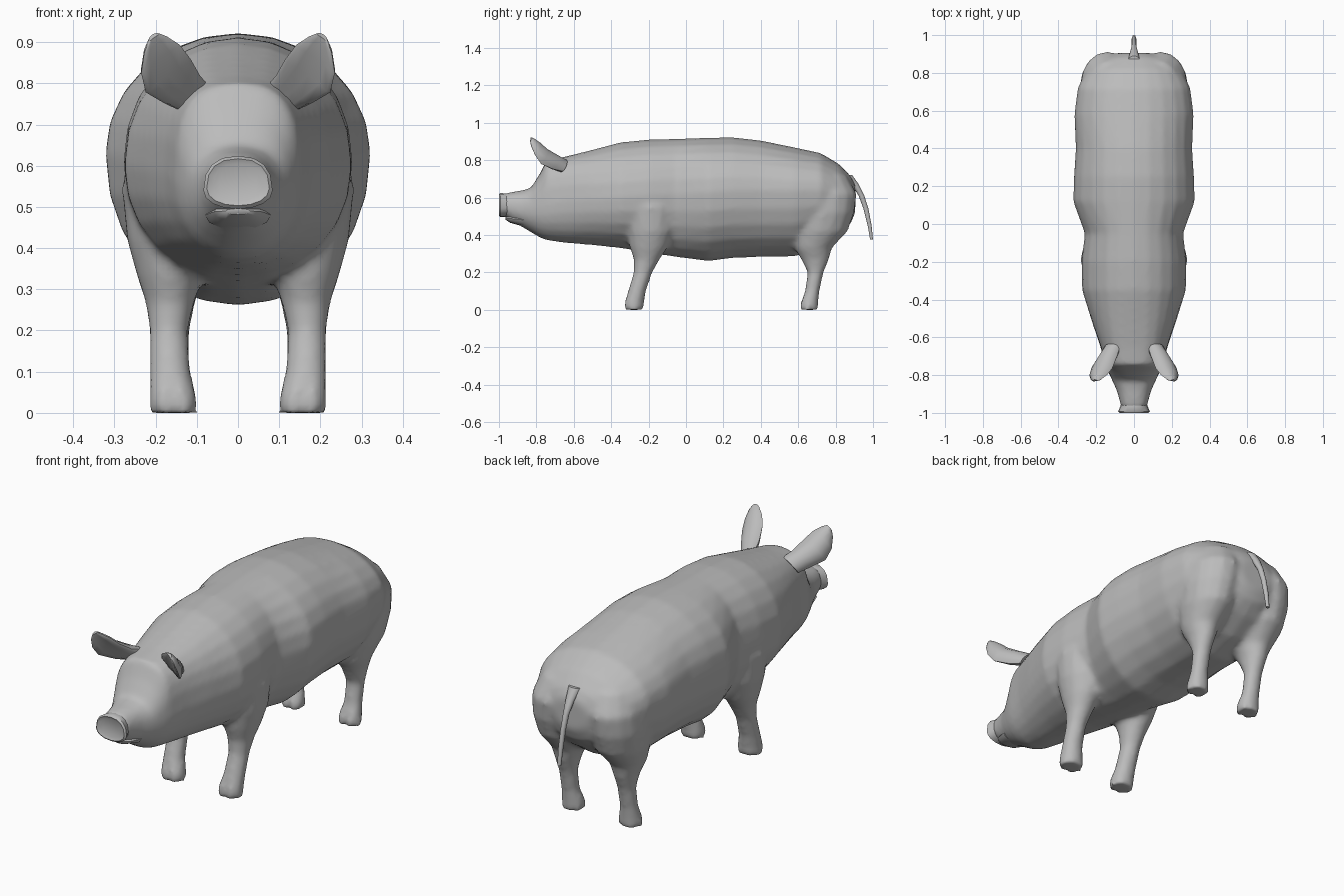
import bpy, bmesh, math
from mathutils import Vector

if "Cube" in bpy.data.objects:
    bpy.data.objects.remove(bpy.data.objects["Cube"])

skin = bpy.data.materials.new("grey_skin")
skin.diffuse_color = (0.5, 0.5, 0.5, 1)
skin.use_nodes = True
skin.node_tree.nodes["Principled BSDF"].inputs["Base Color"].default_value = skin.diffuse_color


def loft(bm, rings):
    """Skin a list of equal-length rings and close both ends."""
    vs = [[bm.verts.new(p) for p in r] for r in rings]
    n = len(vs[0])
    faces = [bm.faces.new((a[i], a[(i + 1) % n], b[(i + 1) % n], b[i]))
             for a, b in zip(vs, vs[1:]) for i in range(n)]
    faces += [bm.faces.new(vs[0]), bm.faces.new(vs[-1][::-1])]
    bmesh.ops.recalc_face_normals(bm, faces=faces)


def finish(bm, name, angle=50):
    me = bpy.data.meshes.new(name)
    bm.to_mesh(me)
    bm.free()
    ob = bpy.data.objects.new(name, me)
    bpy.context.collection.objects.link(ob)
    me.materials.append(skin)
    bpy.ops.object.select_all(action='DESELECT')
    ob.select_set(True)
    bpy.context.view_layer.objects.active = ob
    bpy.ops.object.shade_smooth_by_angle(angle=math.radians(angle))
    return ob


def spow(v, p):
    return math.copysign(abs(v) ** (2 / p), v)


def body_ring(y, zb, zt, w, zc, p, n=24):
    """Cross-section across the body: rounded box power p on the upper half."""
    pts = []
    for i in range(n):
        a = 2 * math.pi * i / n
        c, s = math.cos(a), math.sin(a)
        q = p if s > 0 else 2.1
        h = zt - zc if s > 0 else zc - zb
        pts.append(Vector((w * spow(c, q), y, zc + h * spow(s, q))))
    return pts


def limb_ring(z, cx, cy, rx, ry, side=1, n=16):
    """Horizontal ring; low rings get a notch in front for the split hoof."""
    pts = []
    for i in range(n):
        a = 2 * math.pi * i / n
        k = 0.72 if (z < 0.06 and i == 3 * n // 4) else 1
        pts.append(Vector((side * (cx + rx * math.cos(a)),
                           cy + ry * k * math.sin(a), z)))
    return pts


# Body and head: y, bottom, top, half width, height of widest point, power
BODY = [
    (-0.975, .505, .62, .068, .55, 2.4), (-0.94, .475, .628, .075, .55, 2.4),
    (-0.88, .445, .638, .092, .54, 2.4), (-0.83, .415, .65, .115, .54, 2.3),
    (-0.78, .385, .73, .138, .55, 2.5), (-0.745, .372, .80, .152, .56, 2.8),
    (-0.65, .358, .818, .178, .58, 2.7), (-0.52, .348, .85, .222, .59, 2.4),
    (-0.35, .33, .895, .275, .60, 2.1), (-0.2, .305, .91, .278, .61, 2.1),
    (-0.05, .282, .914, .26, .62, 2.1), (0.12, .26, .92, .322, .63, 2),
    (0.25, .277, .922, .318, .64, 2), (0.4, .283, .905, .308, .64, 2),
    (0.58, .285, .868, .316, .64, 2), (0.72, .33, .838, .298, .64, 2),
    (0.82, .40, .778, .25, .62, 2), (0.88, .46, .715, .17, .61, 2),
    (0.905, .52, .67, .09, .60, 2),
]
# Legs: z, centre x, centre y, radius x, radius y
FRONT_LEG = [
    (0, .157, -.28, .059, .056), (.035, .157, -.28, .058, .055),
    (.1, .165, -.262, .05, .048), (.2, .168, -.23, .047, .05),
    (.27, .165, -.21, .06, .07), (.33, .165, -.20, .08, .10),
    (.42, .16, -.19, .11, .13), (.55, .15, -.19, .133, .15),
    (.68, .13, -.19, .10, .10),
]
HIND_LEG = [
    (0, .156, .655, .057, .052), (.035, .156, .657, .055, .05),
    (.1, .16, .675, .043, .039), (.2, .16, .693, .043, .043),
    (.27, .16, .69, .056, .075), (.33, .16, .68, .08, .10),
    (.42, .155, .715, .115, .15), (.52, .15, .735, .135, .165),
    (.62, .14, .745, .14, .168), (.72, .12, .72, .12, .14),
]
bm = bmesh.new()
loft(bm, [body_ring(*r) for r in BODY])
for side in (1, -1):
    for leg in (FRONT_LEG, HIND_LEG):
        loft(bm, [limb_ring(*r, side=side) for r in leg])
body = finish(bm, "body_and_legs")

# Fuse the limbs into the body and soften the joins
fuse = body.modifiers.new("fuse", 'REMESH')
fuse.mode = 'VOXEL'
fuse.voxel_size = 0.014
fuse.use_smooth_shade = True
soft = body.modifiers.new("soften", 'SMOOTH')
soft.factor = 0.5
soft.iterations = 5
for m in ("fuse", "soften"):
    bpy.ops.object.modifier_apply(modifier=m)
for f in body.data.polygons:
    f.use_smooth = True
    f.material_index = 0

# Snout: flared disc with a slightly dished face
bm = bmesh.new()
loft(bm, [body_ring(-0.92, .50, .618, .06, .55, 2.4, 16),
          body_ring(-0.965, .497, .622, .072, .545, 2.4, 16),
          body_ring(-0.992, .495, .624, .084, .54, 2.4, 16),
          body_ring(-1.0, .503, .617, .076, .545, 2.4, 16),
          body_ring(-0.994, .515, .605, .06, .55, 2.4, 16)])
finish(bm, "snout")

# Lower lip
bm = bmesh.new()
loft(bm, [body_ring(-0.966, .482, .496, .03, .49, 2, 12),
          body_ring(-0.94, .465, .502, .06, .488, 2, 12),
          body_ring(-0.87, .445, .51, .08, .48, 2, 12)])
finish(bm, "lower_lip")

# Ears: cupped leaf sections from base to tip: centre, half width, thickness
EAR = [((.115, -.655, .77), .05, .03), ((.14, -.70, .79), .055, .028),
       ((.175, -.76, .825), .068, .022), ((.193, -.795, .865), .058, .017),
       ((.203, -.82, .897), .034, .012), ((.205, -.83, .913), .016, .006)]
along = Vector((.09, -.17, .14)).normalized()
across = Vector((.72, .0, -.6))
across = (across - along * across.dot(along)).normalized()
face = along.cross(across)
if face.y > 0:
    face = -face
for side, name in ((1, "ear_left"), (-1, "ear_right")):
    bm = bmesh.new()
    rings = []
    for k, (c, w, t) in enumerate(EAR):
        cup = 0 if k == 0 else 0.35 * w
        ring = []
        for i in range(12):
            a = 2 * math.pi * i / 12
            u = math.cos(a)
            p = Vector(c) + across * w * u + face * (t * math.sin(a) + cup * (u * u - .5))
            ring.append(Vector((p.x * side, p.y, p.z)))
        rings.append(ring)
    loft(bm, rings)
    finish(bm, name)

# Tail
TAIL = [(.72, 0, .86, .035, .03), (.67, 0, .905, .022, .02),
        (.61, 0, .938, .014, .016), (.54, 0, .962, .012, .014),
        (.45, 0, .982, .012, .011), (.375, 0, .992, .009, .008)]
bm = bmesh.new()
loft(bm, [limb_ring(*r, n=10) for r in TAIL])
finish(bm, "tail")
